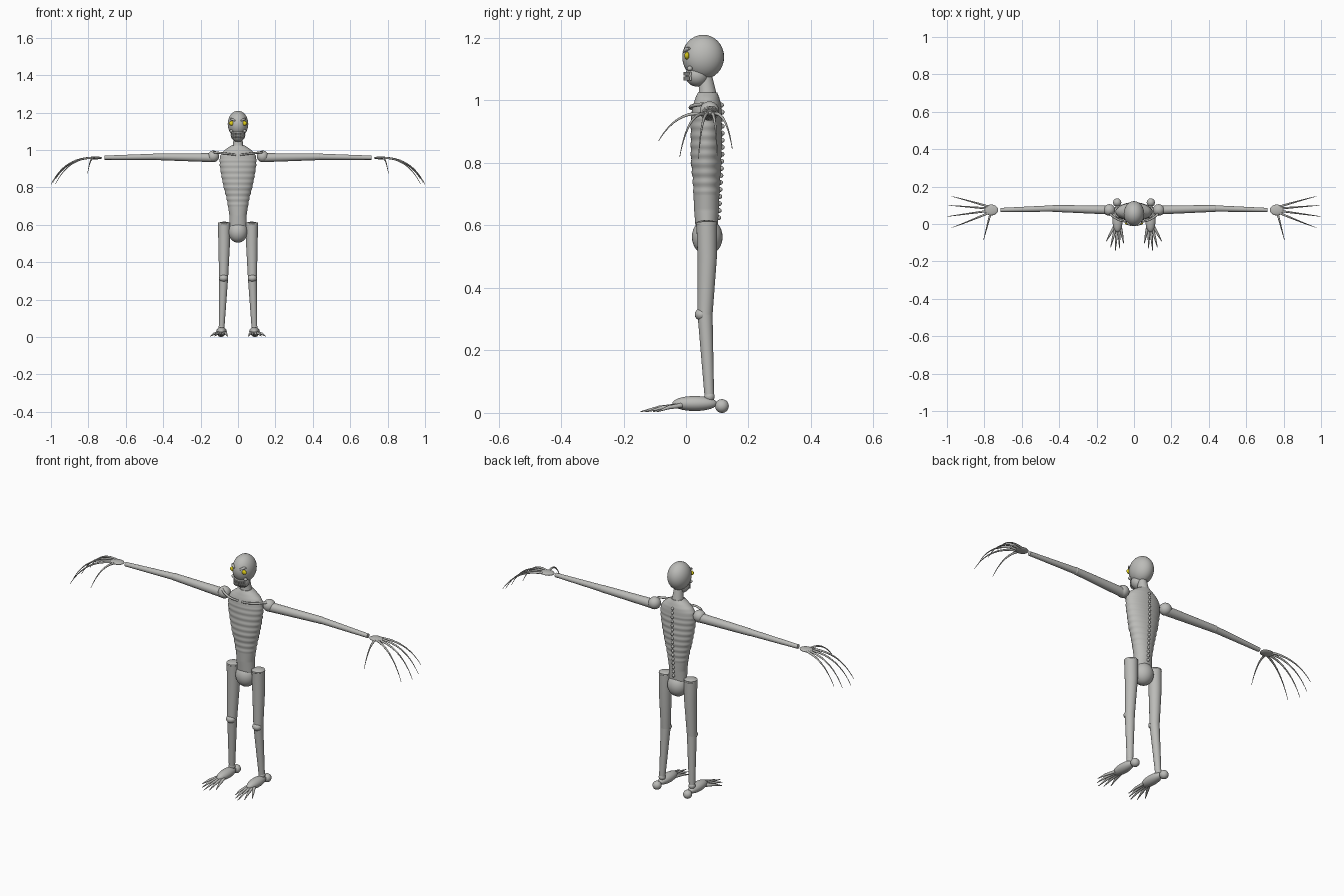
import bpy, bmesh, math
from mathutils import Vector, Matrix
from mathutils.geometry import interpolate_bezier

if "Cube" in bpy.data.objects:
    bpy.data.objects.remove(bpy.data.objects["Cube"])


def material(name, rgb):
    m = bpy.data.materials.new(name)
    m.diffuse_color = (*rgb, 1)
    m.use_nodes = True
    m.node_tree.nodes["Principled BSDF"].inputs["Base Color"].default_value = m.diffuse_color
    return m


GREY = material("grey skin", (0.5, 0.5, 0.48))
YELLOW = material("yellow eye", (0.75, 0.62, 0.01))


def finish(name, bm, mat):
    bmesh.ops.recalc_face_normals(bm, faces=bm.faces[:])
    me = bpy.data.meshes.new(name)
    bm.to_mesh(me)
    bm.free()
    me.materials.append(mat)
    ob = bpy.data.objects.new(name, me)
    bpy.context.collection.objects.link(ob)
    return ob


def ball(name, c, r, mat=GREY, seg=32):
    """Ellipsoid with centre c and radii r."""
    r = (r, r, r) if isinstance(r, (int, float)) else r
    bm = bmesh.new()
    bmesh.ops.create_uvsphere(bm, u_segments=seg, v_segments=seg // 2, radius=1,
                              matrix=Matrix.Translation(c) @ Matrix.Diagonal((*r, 1)))
    for f in bm.faces:
        f.smooth = True
    return finish(name, bm, mat)


def skin(name, rings, mat=GREY):
    """Join rings of points into a closed body with flat caps."""
    bm = bmesh.new()
    loops = [[bm.verts.new(p) for p in ring] for ring in rings]
    n = len(loops[0])
    for a, b in zip(loops, loops[1:]):
        for i in range(n):
            j = (i + 1) % n
            bm.faces.new((a[i], a[j], b[j], b[i])).smooth = True
    bm.faces.new(loops[0])
    bm.faces.new(loops[-1])
    return finish(name, bm, mat)


def tube(name, pts, radii, seg=24):
    """Round tube through pts; radii is one value per point."""
    pts = [Vector(p) for p in pts]
    t_prev = (pts[1] - pts[0]).normalized()
    u = t_prev.orthogonal().normalized()
    rings = []
    for k, p in enumerate(pts):
        t = (pts[min(k + 1, len(pts) - 1)] - pts[max(k - 1, 0)]).normalized()
        u = t_prev.rotation_difference(t) @ u
        v = t.cross(u)
        t_prev = t
        angles = [2 * math.pi * i / seg for i in range(seg)]
        rings.append([p + radii[k] * (u * math.cos(a) + v * math.sin(a)) for a in angles])
    return skin(name, rings)


def claw(name, start, mid, tip, r0, r1, steps=14):
    """Curved tapering digit."""
    a, m, b = Vector(start), Vector(mid), Vector(tip)
    pts = interpolate_bezier(a, a.lerp(m, 2 / 3), b.lerp(m, 2 / 3), b, steps)
    radii = [r0 + (r1 - r0) * i / (steps - 1) for i in range(steps)]
    return tube(name, pts, radii, 10)


# Torso: height, half width, front y, back y
TORSO = [(0.56, 0.045, 0.035, 0.098), (0.60, 0.047, 0.030, 0.102), (0.65, 0.046, 0.026, 0.105),
         (0.70, 0.053, 0.024, 0.107), (0.75, 0.063, 0.021, 0.110), (0.80, 0.076, 0.016, 0.113),
         (0.85, 0.087, 0.015, 0.115), (0.90, 0.095, 0.015, 0.115), (0.94, 0.099, 0.016, 0.115),
         (0.97, 0.095, 0.019, 0.114), (0.99, 0.082, 0.024, 0.112), (1.01, 0.058, 0.031, 0.106),
         (1.025, 0.034, 0.038, 0.100)]


def torso_at(z):
    for a, b in zip(TORSO, TORSO[1:]):
        if z <= b[0] + 1e-6:
            t = (z - a[0]) / (b[0] - a[0])
            return [p + (q - p) * t for p, q in zip(a, b)]
    return list(TORSO[-1])


rings = []
for k in range(94):
    z = 0.56 + 0.005 * k
    _, w, front, back = torso_at(z)
    # shallow rib ripple on the chest
    rib = 0.0012 * math.sin((z - 0.7) * 2 * math.pi / 0.03) if 0.7 < z < 0.95 else 0
    w, ry, cy = w + rib, (back - front) / 2 + rib, (front + back) / 2
    rings.append([(w * math.cos(a), cy + ry * math.sin(a), z)
                  for a in (2 * math.pi * i / 40 for i in range(40))])
skin("torso", rings)
ball("pelvis", (0, 0.068, 0.563), (0.052, 0.049, 0.058))

# Spine knobs
for i in range(17):
    z = 0.625 + i * 0.0225
    ball("spine_knob", (0, torso_at(z)[3] + 0.001, z), (0.007, 0.008, 0.008), seg=12)

# Neck and head
tube("neck", [(0, 0.068, 1.01), (0, 0.068, 1.03), (0, 0.062, 1.075)], [0.032, 0.027, 0.022])
ball("skull", (0, 0.055, 1.139), (0.055, 0.067, 0.071))
ball("jaw", (0, 0.036, 1.081), (0.039, 0.038, 0.037))

# Two rows of teeth around the mouth
for z in (1.070, 1.085):
    for i in range(-4, 5):
        a = i * 0.26
        x, y = 0.036 * math.sin(a), 0.034 - 0.039 * math.cos(a)
        tube("tooth", [(x, y, z - 0.006), (x, y, z + 0.006)], [0.0038, 0.0038], 8)

FINGERS = [(0.094, 0.148, 0.975, 0.845), (0.083, 0.100, 0.992, 0.822),
           (0.070, 0.040, 1.0, 0.815), (0.058, -0.020, 0.975, 0.82)]
TOES = [(0.072, 0.055, -0.105), (0.080, 0.078, -0.130), (0.090, 0.100, -0.145),
        (0.098, 0.125, -0.125), (0.106, 0.148, -0.092)]

for s, side in ((-1, "right"), (1, "left")):
    # Face features
    ball(side + "_eye", (s * 0.034, 0.003, 1.143), (0.014, 0.008, 0.012), YELLOW, 20)
    tube(side + "_brow", [(s * 0.016, -0.007, 1.157), (s * 0.030, 0.001, 1.163),
                          (s * 0.040, 0.011, 1.167)], [0.004, 0.007, 0.004], 12)
    ball(side + "_cheek", (s * 0.036, 0.012, 1.102), (0.009, 0.009, 0.008), seg=16)

    # Collarbone and arm
    claw(side + "_collarbone", (s * 0.012, 0.018, 0.974), (s * 0.07, 0.0, 0.982),
         (s * 0.13, 0.055, 0.988), 0.005, 0.006)
    ball(side + "_shoulder", (s * 0.132, 0.075, 0.966), 0.031)
    tube(side + "_upper_arm", [(s * 0.13, 0.075, 0.959), (s * 0.43, 0.083, 0.964)], [0.024, 0.018])
    ball(side + "_elbow", (s * 0.43, 0.083, 0.964), 0.0185, seg=24)
    tube(side + "_forearm", [(s * 0.43, 0.083, 0.964), (s * 0.714, 0.075, 0.959)], [0.017, 0.011])

    # Hand with long hooked fingers
    ball(side + "_hand", (s * 0.763, 0.075, 0.958), (0.036, 0.029, 0.008))
    for y0, y1, x, z in FINGERS:
        claw(side + "_finger", (s * 0.78, y0, 0.958), (s * (x - 0.07), y0 + (y1 - y0) * 0.68, 0.958),
             (s * x, y1, z), 0.006, 0.001)
    claw(side + "_thumb", (s * 0.768, 0.055, 0.957), (s * 0.79, -0.03, 0.968),
         (s * 0.805, -0.088, 0.87), 0.006, 0.001)

    # Leg
    tube(side + "_thigh", [(s * 0.074, 0.066, 0.612), (s * 0.074, 0.068, 0.5), (s * 0.077, 0.061, 0.315)],
         [0.033, 0.031, 0.024])
    ball(side + "_hip", (s * 0.074, 0.066, 0.606), (0.033, 0.034, 0.011))
    ball(side + "_knee", (s * 0.077, 0.050, 0.315), (0.024, 0.022, 0.020))
    tube(side + "_shin", [(s * 0.077, 0.061, 0.315), (s * 0.088, 0.075, 0.045)], [0.024, 0.015])
    ball(side + "_ankle", (s * 0.088, 0.075, 0.052), 0.017, seg=20)

    # Foot with splayed clawed toes
    ball(side + "_foot", (s * 0.088, 0.028, 0.030), (0.028, 0.072, 0.024))
    ball(side + "_heel", (s * 0.090, 0.115, 0.022), 0.022)
    for x0, x1, y in TOES:
        base, tip = Vector((s * x0, -0.015, 0.024)), Vector((s * x1, y, 0.004))
        knuckle = base.lerp(tip, 0.55) + Vector((0, 0, 0.004))
        tube(side + "_toe", [base, knuckle, tip], [0.008, 0.006, 0.0015], 10)
